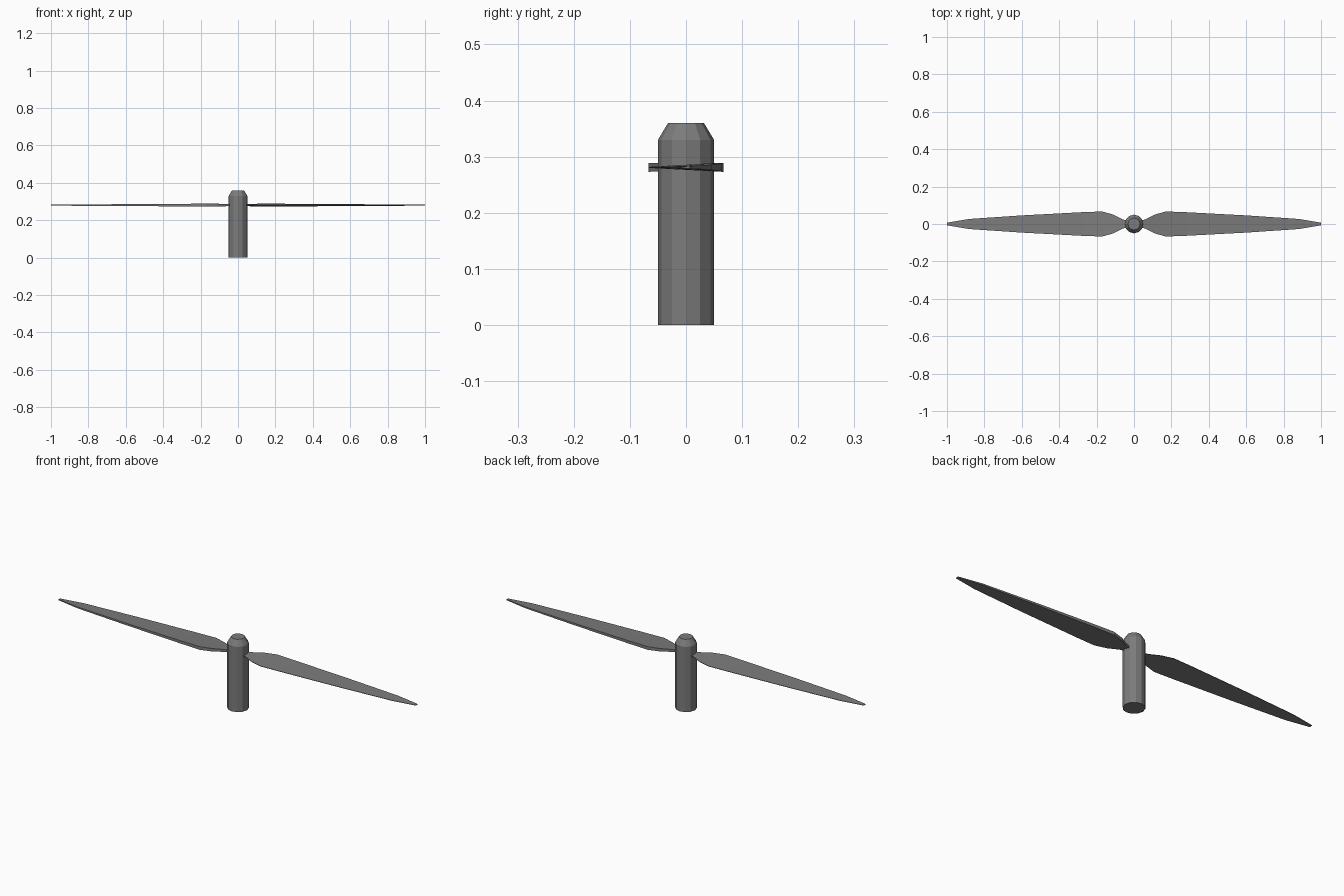
import bpy
import bmesh
import math

if "Cube" in bpy.data.objects:
    bpy.data.objects.remove(bpy.data.objects["Cube"])

grey = bpy.data.materials.new("dark grey")
grey.diffuse_color = (0.2, 0.2, 0.2, 1)
grey.use_nodes = True
grey.node_tree.nodes["Principled BSDF"].inputs["Base Color"].default_value = grey.diffuse_color


def finish(name, bm):
    bmesh.ops.recalc_face_normals(bm, faces=bm.faces)
    mesh = bpy.data.meshes.new(name)
    bm.to_mesh(mesh)
    bm.free()
    mesh.materials.append(grey)
    obj = bpy.data.objects.new(name, mesh)
    bpy.context.collection.objects.link(obj)
    return obj


def loft(name, rings):
    """Skin a list of equal-length point rings and cap both ends."""
    bm = bmesh.new()
    rows = [[bm.verts.new(p) for p in ring] for ring in rings]
    n = len(rows[0])
    for a, b in zip(rows, rows[1:]):
        for i in range(n):
            j = (i + 1) % n
            bm.faces.new((a[i], a[j], b[j], b[i]))
    bm.faces.new(rows[0])
    bm.faces.new(rows[-1])
    return finish(name, bm)


# Hub: straight shaft with a chamfered nose
SIDES = 12
profile = [(0.05, 0), (0.05, 0.33), (0.032, 0.36)]
loft("hub", [[(r * math.cos(2 * math.pi * i / SIDES),
               r * math.sin(2 * math.pi * i / SIDES), z) for i in range(SIDES)]
             for r, z in profile])

# Blades: wedge sections, thick leading edge and thin trailing edge
# (distance from axis, half width, leading edge half thickness)
stations = [(0.03, 0.017, 0.005), (0.06, 0.024, 0.006), (0.11, 0.05, 0.0075),
            (0.17, 0.067, 0.008), (0.28, 0.063, 0.007), (0.60, 0.046, 0.005),
            (0.88, 0.027, 0.0035), (1.0, 0.007, 0.0025)]
Z = 0.281
for name, s in (("right_blade", 1), ("left_blade", -1)):
    loft(name, [[(s * x, s * w, Z + t), (s * x, s * w, Z - t),
                 (s * x, -s * w, Z - 0.001), (s * x, -s * w, Z + 0.001)]
                for x, w, t in stations])
